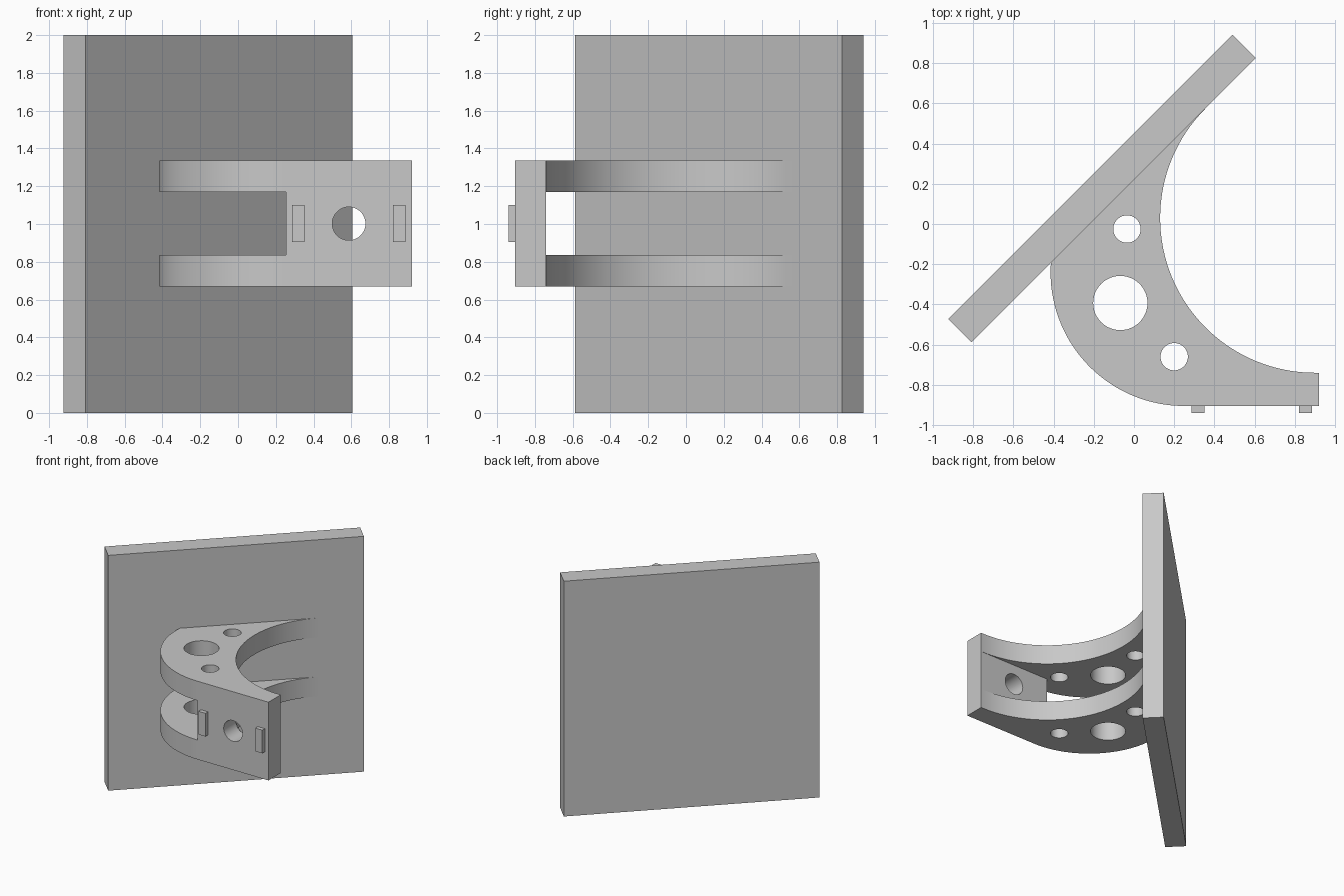
import bpy
import bmesh
from math import cos, sin, radians, pi
from mathutils import Matrix

if "Cube" in bpy.data.objects:
    bpy.data.objects.remove(bpy.data.objects["Cube"], do_unlink=True)

grey = bpy.data.materials.new("plain grey")
grey.use_nodes = True
grey.diffuse_color = (0.58, 0.58, 0.58, 1)
grey.node_tree.nodes["Principled BSDF"].inputs["Base Color"].default_value = grey.diffuse_color


def finish(name, bm):
    bmesh.ops.recalc_face_normals(bm, faces=bm.faces)
    mesh = bpy.data.meshes.new(name)
    bm.to_mesh(mesh)
    bm.free()
    mesh.materials.append(grey)
    obj = bpy.data.objects.new(name, mesh)
    bpy.context.collection.objects.link(obj)
    return obj


def box(name, centre, size, turn=0):
    bm = bmesh.new()
    place = Matrix.Translation(centre) @ Matrix.Rotation(turn, 4, 'Z')
    bmesh.ops.create_cube(bm, size=1, matrix=place @ Matrix.Diagonal((*size, 1)))
    return finish(name, bm)


def prism(name, outline, low, high):
    bm = bmesh.new()
    face = bm.faces.new([bm.verts.new((x, y, low)) for x, y in outline])
    top = bmesh.ops.extrude_face_region(bm, geom=[face])["geom"]
    bmesh.ops.translate(bm, vec=(0, 0, high - low),
                        verts=[v for v in top if isinstance(v, bmesh.types.BMVert)])
    return finish(name, bm)


def cylinder(name, centre, radius, depth, matrix=Matrix()):
    bm = bmesh.new()
    bmesh.ops.create_cone(bm, cap_ends=True, segments=48, radius1=radius, radius2=radius,
                          depth=depth, matrix=Matrix.Translation(centre) @ matrix)
    return finish(name, bm)


def arc(cx, cy, radius, start, end, steps=48):
    angles = [radians(start + (end - start) * i / steps) for i in range(steps + 1)]
    return [(cx + radius * cos(a), cy + radius * sin(a)) for a in angles]


def cut(target, cutter):
    cutter.hide_render = True
    mod = target.modifiers.new("cut", 'BOOLEAN')
    mod.operation = 'DIFFERENCE'
    mod.solver = 'EXACT'
    mod.object = cutter
    bpy.context.view_layer.objects.active = target
    bpy.ops.object.modifier_apply(modifier=mod.name)
    bpy.data.objects.remove(cutter, do_unlink=True)


# Square panel standing diagonally
box("panel", (-0.159, 0.176, 1), (2, 0.163, 2), pi / 4)

# Curved bracket body
outline = (arc(0.25, -0.24, 0.665, 176, 270)
           + [(0.92, -0.905), (0.92, -0.74)]
           + arc(0.9, 0.03, 0.77, 270, 135))
bracket = prism("bracket", outline, 0.67, 1.335)

# Slot that leaves two fins and the mounting wall
slot = [(-1, -1), (0.255, -1), (0.255, -0.741), (1, -0.741), (1, 1), (-1, 1)]
cut(bracket, prism("slot_cutter", slot, 0.835, 1.17))

# Lightening holes through both fins
for x, y, radius in ((-0.035, -0.025, 0.068), (-0.068, -0.393, 0.135), (0.2, -0.66, 0.068)):
    cut(bracket, cylinder("fin_hole_cutter", (x, y, 1), radius, 2))

# Screw hole through the mounting wall
cut(bracket, cylinder("screw_hole_cutter", (0.587, -0.82, 1.002), 0.088, 0.4,
                      Matrix.Rotation(pi / 2, 4, 'X')))

# Locating tabs on the front of the wall
for side, x in (("right", 0.319), ("left", 0.853)):
    box(side + "_tab", (x, -0.922, 1.003), (0.065, 0.036, 0.197))

bpy.ops.object.select_all(action='DESELECT')
bracket.select_set(True)
bpy.context.view_layer.objects.active = bracket
bpy.ops.object.shade_smooth_by_angle(angle=radians(30))
